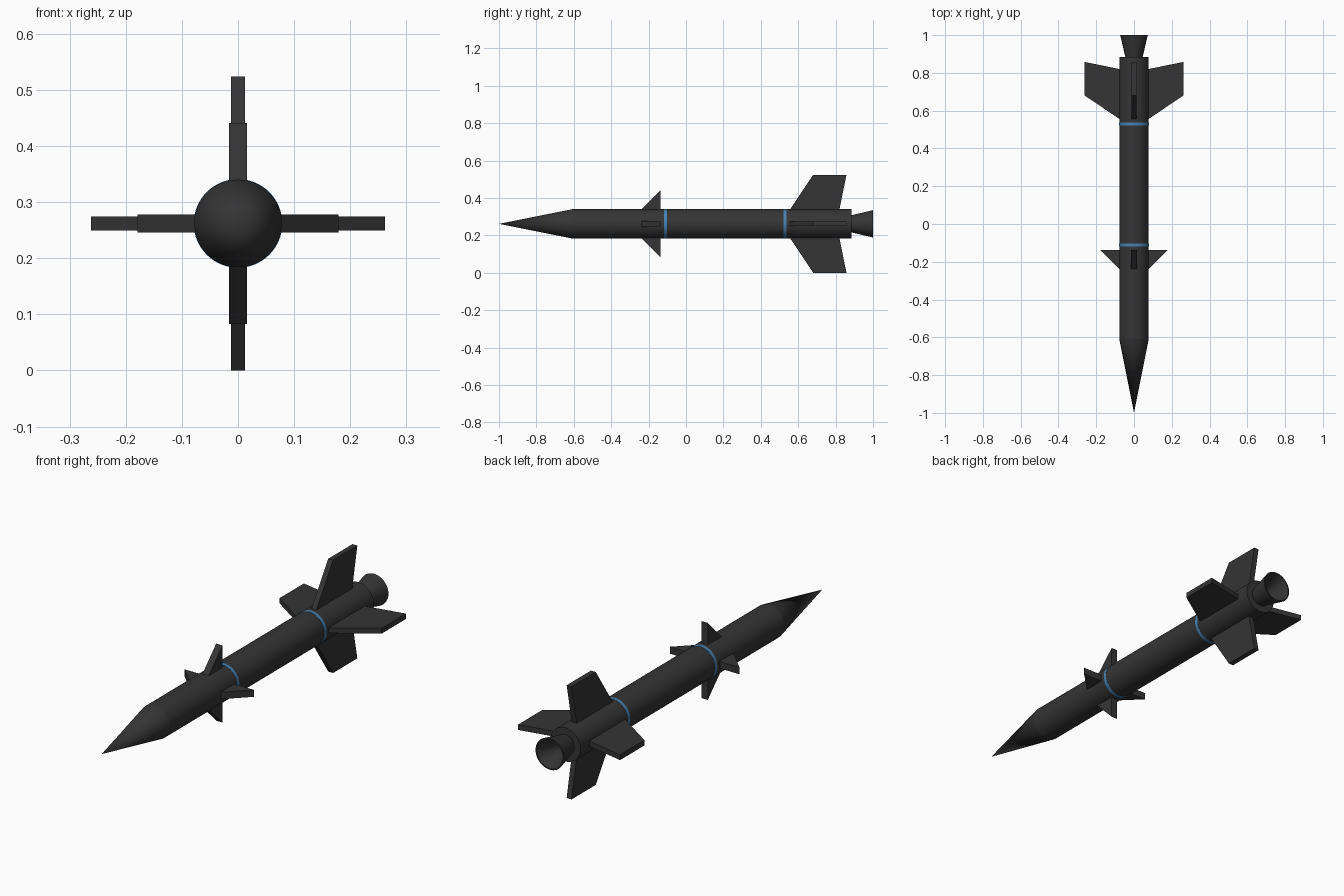
import bpy, bmesh
from math import pi
from mathutils import Matrix, Vector

if "Cube" in bpy.data.objects:
    bpy.data.objects.remove(bpy.data.objects["Cube"])

AXIS_Z = 0.262
R = 0.078


def material(name, colour):
    m = bpy.data.materials.new(name)
    m.diffuse_color = (*colour, 1)
    m.use_nodes = True
    m.node_tree.nodes["Principled BSDF"].inputs["Base Color"].default_value = m.diffuse_color
    return m


DARK = material("dark_grey", (0.035, 0.035, 0.035))
BLUE = material("blue", (0.06, 0.22, 0.45))
RED = material("red", (0.5, 0.03, 0.02))


def finish(bm, name, mat, smooth=False):
    bmesh.ops.remove_doubles(bm, verts=bm.verts, dist=1e-5)
    bmesh.ops.recalc_face_normals(bm, faces=bm.faces)
    mesh = bpy.data.meshes.new(name)
    bm.to_mesh(mesh)
    bm.free()
    mesh.materials.append(mat)
    ob = bpy.data.objects.new(name, mesh)
    ob.location.z = AXIS_Z
    bpy.context.collection.objects.link(ob)
    if smooth:
        bpy.ops.object.select_all(action='DESELECT')
        ob.select_set(True)
        bpy.context.view_layer.objects.active = ob
        bpy.ops.object.shade_smooth_by_angle(angle=pi / 6)
    return ob


def lathe(name, profile, mat, steps=64):
    """Revolve (radius, y) points about the long axis."""
    bm = bmesh.new()
    vs = [bm.verts.new((r, y, 0)) for r, y in profile]
    es = [bm.edges.new(p) for p in zip(vs, vs[1:])]
    bmesh.ops.spin(bm, geom=vs + es, cent=(0, 0, 0), axis=(0, 1, 0),
                   angle=2 * pi, steps=steps, use_merge=False)
    return finish(bm, name, mat, True)


def fin(name, outline, thickness, turn):
    """Extrude a (y, radius) outline and turn it about the long axis."""
    bm = bmesh.new()
    face = bm.faces.new([bm.verts.new((-thickness / 2, y, r)) for y, r in outline])
    new = bmesh.ops.extrude_face_region(bm, geom=[face])["geom"]
    bmesh.ops.translate(bm, vec=Vector((thickness, 0, 0)),
                        verts=[v for v in new if isinstance(v, bmesh.types.BMVert)])
    bm.transform(Matrix.Rotation(turn, 4, 'Y'))
    finish(bm, name, mat=DARK)


# Nose and body tube
lathe("nose_cone", [(0, -1), (R, -0.61), (0, -0.61)], DARK)
lathe("body_tube", [(0, -0.61), (R, -0.61), (R, 0.885), (0, 0.885)], DARK)

# Painted bands
for name, y in (("front_band", -0.11), ("rear_band", 0.53)):
    lathe(name, [(R - 0.004, y - 0.008), (R + 0.001, y - 0.008),
                 (R + 0.001, y + 0.008), (R - 0.004, y + 0.008)], BLUE)

# Hollow exhaust nozzle with a red core
lathe("nozzle", [(0.045, 0.88), (0.073, 1.0), (0.067, 1.0),
                 (0.03, 0.915), (0.03, 0.88)], DARK)
lathe("nozzle_core", [(0, 0.88), (0.031, 0.88), (0.031, 0.892), (0, 0.892)], RED)

# Four canards and four tail fins
CANARD = [(-0.24, 0.068), (-0.24, 0.075), (-0.137, 0.179), (-0.137, 0.068)]
TAIL = [(0.555, 0.065), (0.555, 0.075), (0.68, 0.262), (0.858, 0.262), (0.82, 0.075), (0.82, 0.065)]
for i, side in enumerate(("top", "right", "bottom", "left")):
    fin(side + "_canard", CANARD, 0.032, i * pi / 2)
    fin(side + "_tail_fin", TAIL, 0.025, i * pi / 2)
